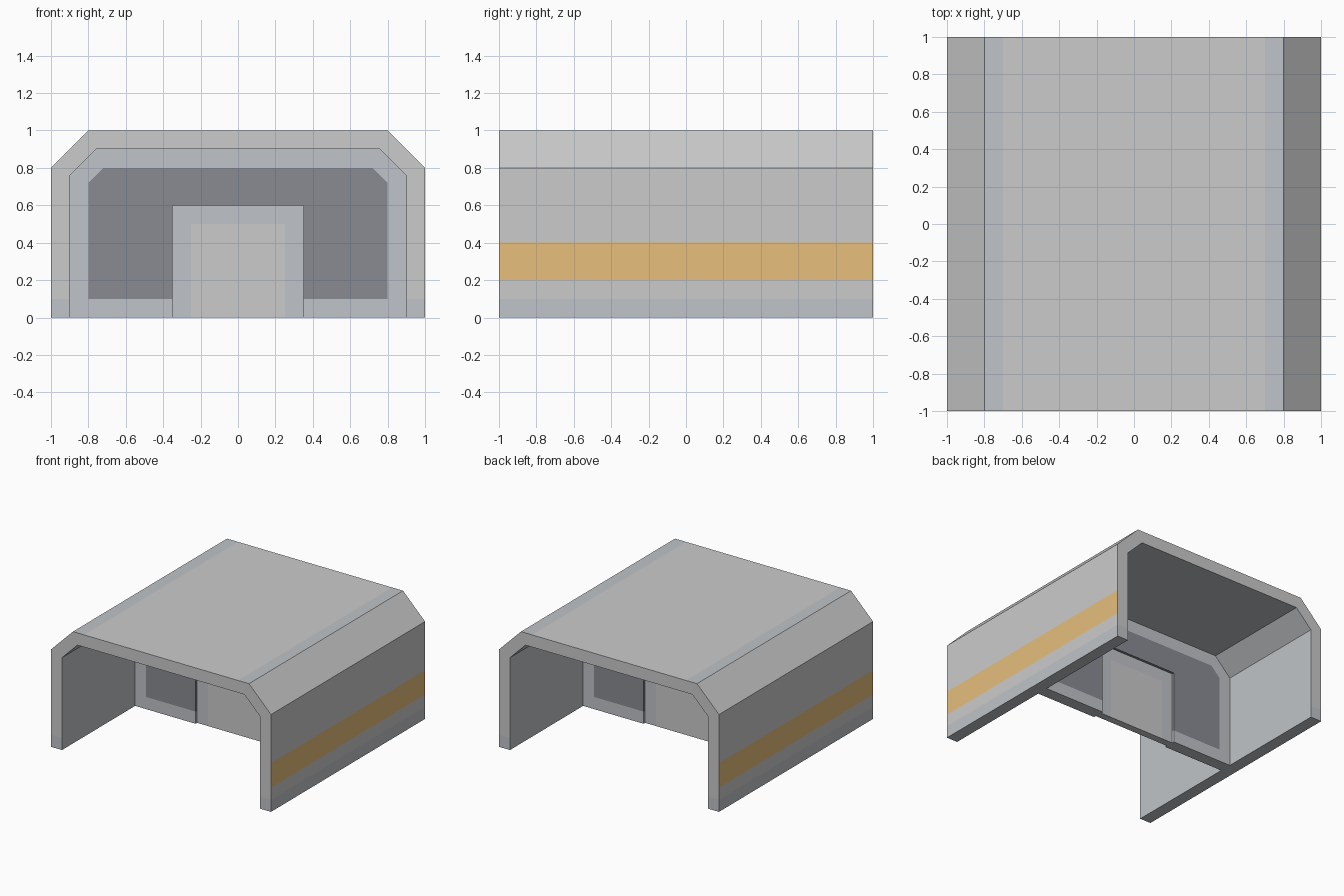
import bpy, bmesh

if "Cube" in bpy.data.objects:
    bpy.data.objects.remove(bpy.data.objects["Cube"])


def material(name, r, g, b):
    m = bpy.data.materials.new(name)
    m.diffuse_color = (r, g, b, 1)
    m.use_nodes = True
    m.node_tree.nodes["Principled BSDF"].inputs["Base Color"].default_value = m.diffuse_color
    return m


LIGHT, MID, DARK, YELLOW = range(4)
MATS = [material("light_grey", 0.68, 0.69, 0.71), material("mid_grey", 0.53, 0.55, 0.58),
        material("dark_grey", 0.25, 0.26, 0.29), material("yellow", 0.80, 0.52, 0.20)]


def solid(name, pieces, half_depth, paint=None):
    """Mirror right-half (x, z) polygons across x = 0 and extrude them along y."""
    bm = bmesh.new()
    for mat, pts in pieces:
        for s in (1, -1):
            f = bm.faces.new([bm.verts.new((s * x, -half_depth, z)) for x, z in pts])
            f.material_index = mat
    bmesh.ops.remove_doubles(bm, verts=bm.verts[:], dist=1e-5)
    res = bmesh.ops.extrude_face_region(bm, geom=bm.faces[:], use_keep_orig=True)
    moved = [v for v in res["geom"] if isinstance(v, bmesh.types.BMVert)]
    bmesh.ops.translate(bm, verts=moved, vec=(0, 2 * half_depth, 0))
    bmesh.ops.recalc_face_normals(bm, faces=bm.faces[:])
    bm.normal_update()
    if paint:
        for f in bm.faces:
            if abs(f.normal.y) < 0.5:
                f.material_index = paint(f.calc_center_median())
    mesh = bpy.data.meshes.new(name)
    bm.to_mesh(mesh)
    bm.free()
    for m in MATS:
        mesh.materials.append(m)
    ob = bpy.data.objects.new(name, mesh)
    bpy.context.collection.objects.link(ob)
    return ob


# Tunnel shell: paired outer and inner outlines, split at the colour bands
K = 0.7586
outer = [(1, 0), (1, .1), (1, .2), (1, .4), (1, .8), (.8, 1), (.7, 1), (0, 1)]
inner = [(.9, 0), (.9, .1), (.9, .2), (.9, .4), (.9, K), (K, .9), (.7, .9), (0, .9)]
shell = [(MID if i == 0 else LIGHT, [outer[i], outer[i + 1], inner[i + 1], inner[i]])
         for i in range(7)]


def shell_paint(c):
    x, z = abs(c.x), c.z
    if x > 0.99:
        return MID if z < .1 else YELLOW if .2 < z < .4 else LIGHT
    if z > 0.99:
        return MID if x > .7 else LIGHT
    if x > 0.87 and z > 0.87:
        return LIGHT
    return MID


solid("tunnel_shell", shell, 1.0, shell_paint)

# Partition wall: grey rim around a dark panel, with a doorway
rim = [(.35, 0), (.9, 0), (.9, K), (K, .9), (0, .9), (0, .8),
       (.72, .8), (.8, .72), (.8, .1), (.35, .1)]
panel = [(.35, .1), (.8, .1), (.8, .72), (.72, .8), (0, .8), (0, .6), (.35, .6)]
solid("partition_wall", [(MID, rim), (DARK, panel)], 0.05)

# Door with its frame, slightly recessed on both sides
frame = [(.25, 0), (.35, 0), (.35, .6), (0, .6), (0, .5), (.25, .5)]
leaf = [(0, 0), (.25, 0), (.25, .5), (0, .5)]
solid("door", [(MID, frame), (LIGHT, leaf)], 0.03)
